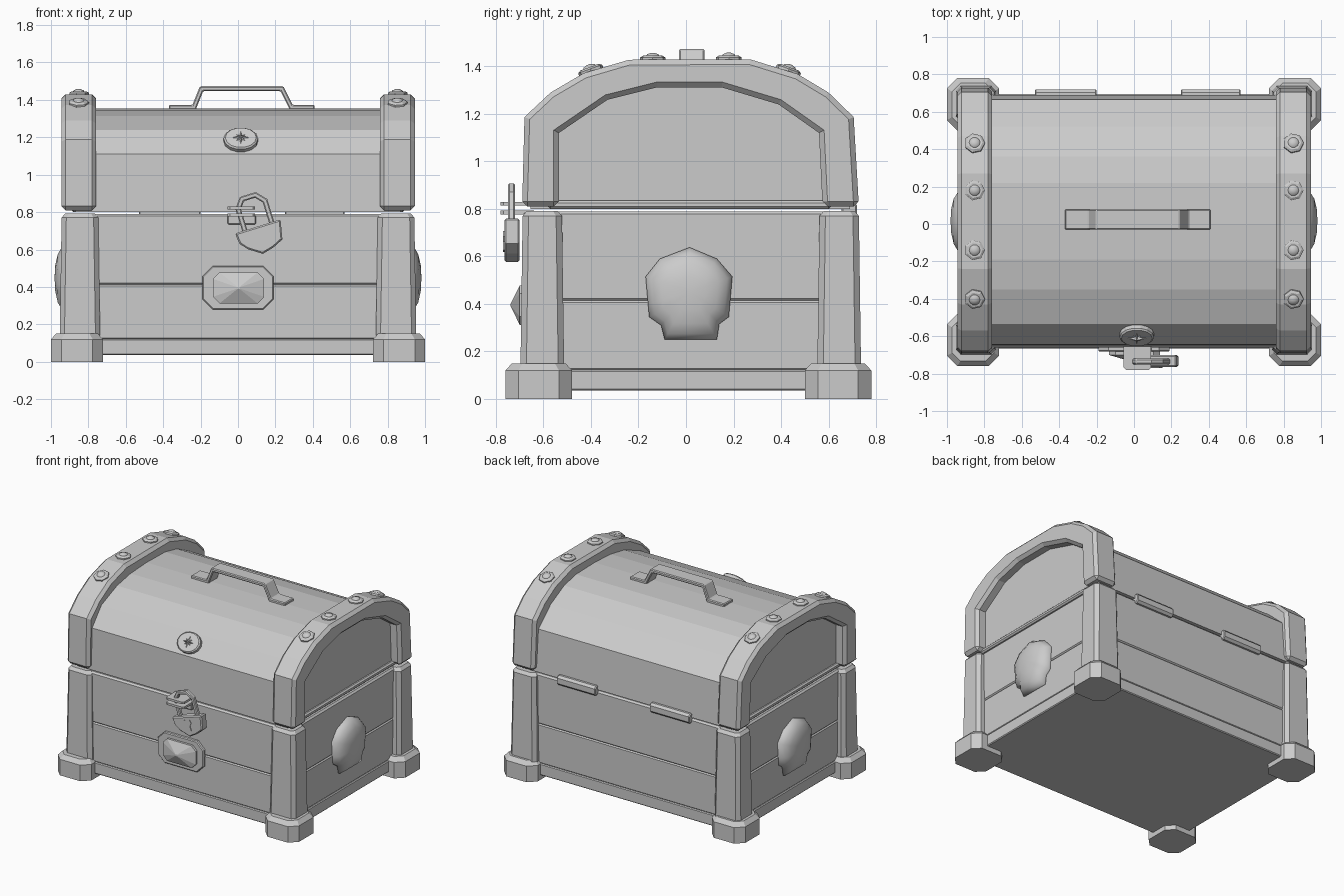
import bpy, bmesh, math
from mathutils import Matrix, Vector

if "Cube" in bpy.data.objects:
    bpy.data.objects.remove(bpy.data.objects["Cube"])


def loft(name, rings, bevel=0, limit=50, smooth=False, matrix=None):
    """Skin a list of equal-length rings and cap both ends."""
    bm = bmesh.new()
    vs = [[bm.verts.new(p) for p in r] for r in rings]
    n = len(rings[0])
    for a, b in zip(vs, vs[1:]):
        for i in range(n):
            j = (i + 1) % n
            bm.faces.new((a[i], a[j], b[j], b[i]))
    bm.faces.new(vs[0][::-1])
    bm.faces.new(vs[-1])
    if matrix:
        bm.transform(matrix)
    bmesh.ops.recalc_face_normals(bm, faces=bm.faces[:])
    for f in bm.faces:
        f.smooth = smooth
    me = bpy.data.meshes.new(name)
    bm.to_mesh(me)
    bm.free()
    ob = bpy.data.objects.new(name, me)
    bpy.context.collection.objects.link(ob)
    if bevel:
        m = ob.modifiers.new("bevel", "BEVEL")
        m.width, m.segments = bevel, 1
        m.limit_method, m.angle_limit = "ANGLE", math.radians(limit)
    return ob


def ring(pts, axis, t):
    return [{"x": (t, u, v), "y": (u, t, v), "z": (u, v, t)}[axis] for u, v in pts]


def prism(name, pts, axis, a, b, **kw):
    return loft(name, [ring(pts, axis, a), ring(pts, axis, b)], **kw)


def rect(u0, u1, v0, v1, c=0):
    if not c:
        return [(u0, v0), (u1, v0), (u1, v1), (u0, v1)]
    return [(u0 + c, v0), (u1 - c, v0), (u1, v0 + c), (u1, v1 - c),
            (u1 - c, v1), (u0 + c, v1), (u0, v1 - c), (u0, v0 + c)]


def around(cx, cy, hx, hy, c):
    return rect(cx - hx, cx + hx, cy - hy, cy + hy, c)


def oval(rx, ry, n):
    return [(rx * math.cos(2 * math.pi * i / n), ry * math.sin(2 * math.pi * i / n)) for i in range(n)]


def stroke(path, w):
    """Outline of an open path with constant width."""
    ps = [Vector(p) for p in path]
    left, right = [], []
    for i, p in enumerate(ps):
        d1 = (p - ps[max(i - 1, 0)]).normalized()
        d2 = (ps[min(i + 1, len(ps) - 1)] - p).normalized()
        d = (d1 + d2).normalized()
        n = Vector((-d.y, d.x))
        s = w / 2 / max(0.5, d.dot(d1 if i else d2))
        left.append(tuple(p + n * s))
        right.append(tuple(p - n * s))
    return left + right[::-1]


# Chest body: base board and two planks
prism("base_board", rect(-0.9, 0.9, -0.665, 0.695), "z", 0.035, 0.122, bevel=0.006)
prism("lower_planks", rect(-0.895, 0.895, -0.66, 0.69), "z", 0.118, 0.416, bevel=0.01)
prism("upper_planks", rect(-0.895, 0.895, -0.66, 0.69), "z", 0.41, 0.79, bevel=0.012)

# Barrel lid with recessed ends
lid = [(-.655, .80), (-.645, 1.11), (-.535, 1.24), (-.35, 1.315), (-.19, 1.345), (0, 1.355),
       (.22, 1.35), (.36, 1.32), (.52, 1.24), (.665, 1.11), (.69, .80)]
prism("lid", lid, "x", -0.87, 0.87)
prism("lid_rim", rect(-0.89, 0.89, -0.58, 0.61), "z", 0.80, 0.835, bevel=0.01)

# Corner pillars, feet and arched lid bands
arch = [(-.69, .81), (-.68, 1.187), (-.57, 1.29), (-.43, 1.372), (-.24, 1.428),
        (.27, 1.43), (.47, 1.368), (.60, 1.29), (.706, 1.187), (.728, .81),
        (.575, .81), (.56, 1.12), (.39, 1.24), (.15, 1.312),
        (-.12, 1.312), (-.33, 1.26), (-.535, 1.12), (-.535, .81)]
for s, side in ((-1, "left"), (1, "right")):
    for t, end in ((-1, "front"), (1, "back")):
        px, py = s * 0.845, 0.02 + t * 0.625
        loft(f"{end}_{side}_pillar", [
            ring(around(px, py, 0.108, 0.092, 0.025), "z", 0.13),
            ring(around(px, py, 0.098, 0.083, 0.025), "z", 0.77),
            ring(around(px, py, 0.080, 0.065, 0.020), "z", 0.792)])
        fx, fy = s * 0.861, 0.01 + t * 0.63
        loft(f"{end}_{side}_foot", [
            ring(around(fx, fy, 0.139, 0.14, 0.055), "z", 0),
            ring(around(fx, fy, 0.139, 0.14, 0.055), "z", 0.12),
            ring(around(fx, fy, 0.112, 0.113, 0.045), "z", 0.15)])
    prism(f"{side}_lid_band", arch, "x", s * 0.758, s * 0.945, bevel=0.022, limit=60)

    # Rivets along the band
    for k, (y, z, tilt) in enumerate(((-.40, 1.38, .35), (-.14, 1.427, 0),
                                      (.18, 1.428, 0), (.43, 1.38, -.35))):
        m = Matrix.Translation((s * 0.852, y, z)) @ Matrix.Rotation(tilt, 4, "X")
        loft(f"{side}_rivet_base_{k}", [ring(oval(r, r, 7), "z", h) for r, h in
                                        ((.055, -.015), (.055, .01), (.042, .018))], matrix=m)
        loft(f"{side}_rivet_head_{k}", [ring(oval(r, r, 10), "z", h) for r, h in
                                        ((.034, .0), (.034, .012), (.025, .024), (.008, .03))],
             smooth=True, matrix=m)

    # Domed skull-shaped boss on each end
    skull = [(-.09, .25), (-.105, .31), (-.155, .345), (-.16, .40), (-.17, .515), (-.11, .59),
             (.015, .638), (.13, .59), (.195, .515), (.185, .40), (.18, .345), (.14, .315), (.13, .25)]
    rings = []
    for f, x in ((1, .885), (1, .905), (.88, .94), (.66, .964), (.36, .977), (.08, .98)):
        rings.append(ring([(.018 + (u - .018) * f, .45 + (v - .45) * f) for u, v in skull], "x", s * x))
    loft(f"{side}_skull_boss", rings, smooth=True)

# Carrying handle on the lid
path = [(-.37, 1.36), (-.235, 1.36), (-.195, 1.46), (.235, 1.46), (.285, 1.36), (.41, 1.36)]
prism("handle", stroke(path, 0.026), "y", -0.03, 0.078, bevel=0.006)

# Compass medallion on the front slope of the lid
m = Matrix.Translation((0.015, -0.597, 1.187)) @ Matrix.Rotation(0.88, 4, "X")
loft("medallion", [ring(oval(.092 * f, .076 * f, 14), "z", h) for f, h in
                   ((1, -.02), (1, .01), (.9, .018))], matrix=m)
star = []
for i in range(16):
    r = 0.022 if i % 2 else (0.066 if i % 4 == 0 else 0.045)
    star.append((r * math.cos(i * math.pi / 8), r * 0.9 * math.sin(i * math.pi / 8)))
loft("medallion_star", [ring(star, "z", .012), ring([(u * .1, v * .1) for u, v in star], "z", .032)], matrix=m)

# Faceted gem on an octagonal plate
prism("gem_plate", rect(-.19, .19, .28, .512, .055), "y", -0.65, -0.683, bevel=0.006)
loft("gem", [ring(around(.003, .395, .137, .083, .035), "y", -0.68),
             ring(around(.003, .395, .137, .083, .035), "y", -0.70),
             ring(around(.003, .395, .008, .006, .002), "y", -0.738)])

# Hasp plates holding the padlock
prism("hasp_back_plate", rect(-.055, .095, .735, .785), "y", -0.65, -0.685, bevel=0.005)
for k, z in enumerate((.785, .822)):
    prism(f"hasp_plate_{k}", rect(-.055, .092, -.78, -.64, .012), "z", z - .008, z + .008)

# Crooked padlock: tilted shield body, shackle and keyhole
tilt = Matrix.Translation((0.118, 0, 0.675)) @ Matrix.Rotation(-0.30, 4, "Y")
shield = [(-.125, .05), (-.118, -.01), (-.085, -.05), (-.015, -.098), (.05, -.082), (.108, -.055), (.13, .05)]
prism("padlock_body", shield, "y", -0.765, -0.70, bevel=0.008, limit=70, matrix=tilt)
shackle = [(-.07, .03), (-.07, .17), (-.035, .215), (.04, .215), (.08, .17), (.08, .03)]
prism("padlock_shackle", stroke(shackle, 0.028), "y", -0.75, -0.72, bevel=0.006, matrix=tilt)
keyhole = [(-.012, -.055), (.018, -.055), (.016, -.018), (.032, 0), (.025, .025), (-.02, .025), (-.028, 0), (-.01, -.018)]
prism("keyhole_plate", keyhole, "y", -0.76, -0.77, matrix=tilt)

# Two barrel hinges on the back
for name, x0, x1 in (("left_hinge", -.53, -.20), ("right_hinge", .25, .57)):
    prism(name, around(.687, .795, .033, .036, .016), "x", x0, x1, bevel=0.006, limit=60)
